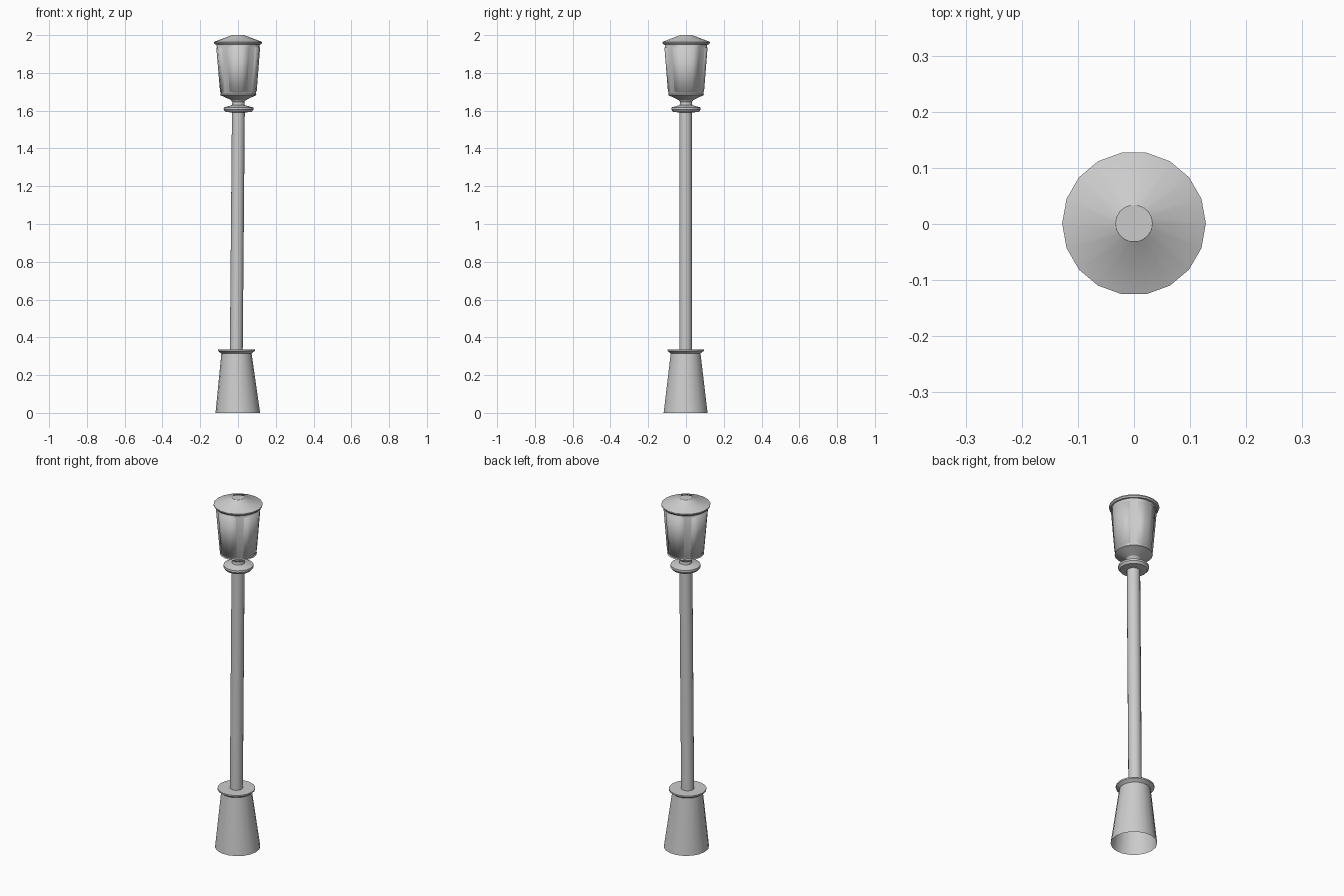
import bpy, bmesh, math

if "Cube" in bpy.data.objects:
    bpy.data.objects.remove(bpy.data.objects["Cube"])

N = 18  # sides of every turned part


def finish(name, bm):
    bmesh.ops.recalc_face_normals(bm, faces=bm.faces)
    mesh = bpy.data.meshes.new(name)
    bm.to_mesh(mesh)
    bm.free()
    obj = bpy.data.objects.new(name, mesh)
    bpy.context.collection.objects.link(obj)
    bpy.ops.object.select_all(action='DESELECT')
    obj.select_set(True)
    bpy.context.view_layer.objects.active = obj
    bpy.ops.object.shade_smooth_by_angle(angle=math.radians(30))
    return obj


def lathe(name, profile, sides=N, cap_bottom=False, cap_top=False, y=0.0):
    """Profile rows are (radius, height, axis x), so the axis may lean."""
    bm = bmesh.new()
    rings = []
    for r, z, cx in profile:
        rings.append([bm.verts.new((cx + r * math.cos(math.tau * i / sides),
                                    y + r * math.sin(math.tau * i / sides), z))
                      for i in range(sides)])
    for a, b in zip(rings, rings[1:]):
        for i in range(sides):
            j = (i + 1) % sides
            bm.faces.new((a[i], a[j], b[j], b[i]))
    if cap_bottom:
        bm.faces.new(rings[0][::-1])
    if cap_top:
        bm.faces.new(rings[-1])
    return finish(name, bm)


# Hollow tapered base with a flanged lid
lathe("base", [(0.118, 0, -0.001), (0.08, 0.315, -0.008),
               (0.098, 0.328, -0.009), (0.098, 0.336, -0.009)],
      cap_top=True, y=-0.002)

# Slightly leaning pole
lathe("pole", [(0.034, 0.33, -0.009), (0.034, 1.60, 0.002)], y=-0.002)

# Collar, neck and bowl under the lantern
lathe("collar", [(0.034, 1.59, 0.003), (0.070, 1.594, 0.003), (0.079, 1.606, 0.003),
                 (0.078, 1.617, 0.003), (0.034, 1.629, 0.002), (0.032, 1.645, 0.002),
                 (0.040, 1.657, 0.002), (0.097, 1.683, 0.002), (0.093, 1.689, 0.002)],
      cap_bottom=True, cap_top=True)

# Lantern body with four slightly recessed panes between narrow posts
lantern = lathe("lantern", [(0.093, 1.685, 0.002), (0.094, 1.70, 0.002),
                            (0.113, 1.935, 0.001), (0.115, 1.957, 0.001)])
bm = bmesh.new()
bm.from_mesh(lantern.data)
posts = {2, 6, 11, 15}
panes = []
for f in bm.faces:
    c = f.calc_center_median()
    step = int((math.degrees(math.atan2(c.y, c.x - 0.001)) % 360) // 20)
    if 1.72 < c.z < 1.92 and step not in posts:
        panes.append(f)
bmesh.ops.inset_region(bm, faces=panes, thickness=0.001, depth=-0.003)
bm.to_mesh(lantern.data)
bm.free()

# Roof with a thin rim and a flat crown
lathe("roof", [(0.112, 1.950, 0), (0.122, 1.951, 0), (0.128, 1.959, 0),
               (0.128, 1.964, 0), (0.034, 1.999, 0), (0.033, 2.0, 0)],
      cap_bottom=True, cap_top=True, y=0.001)
